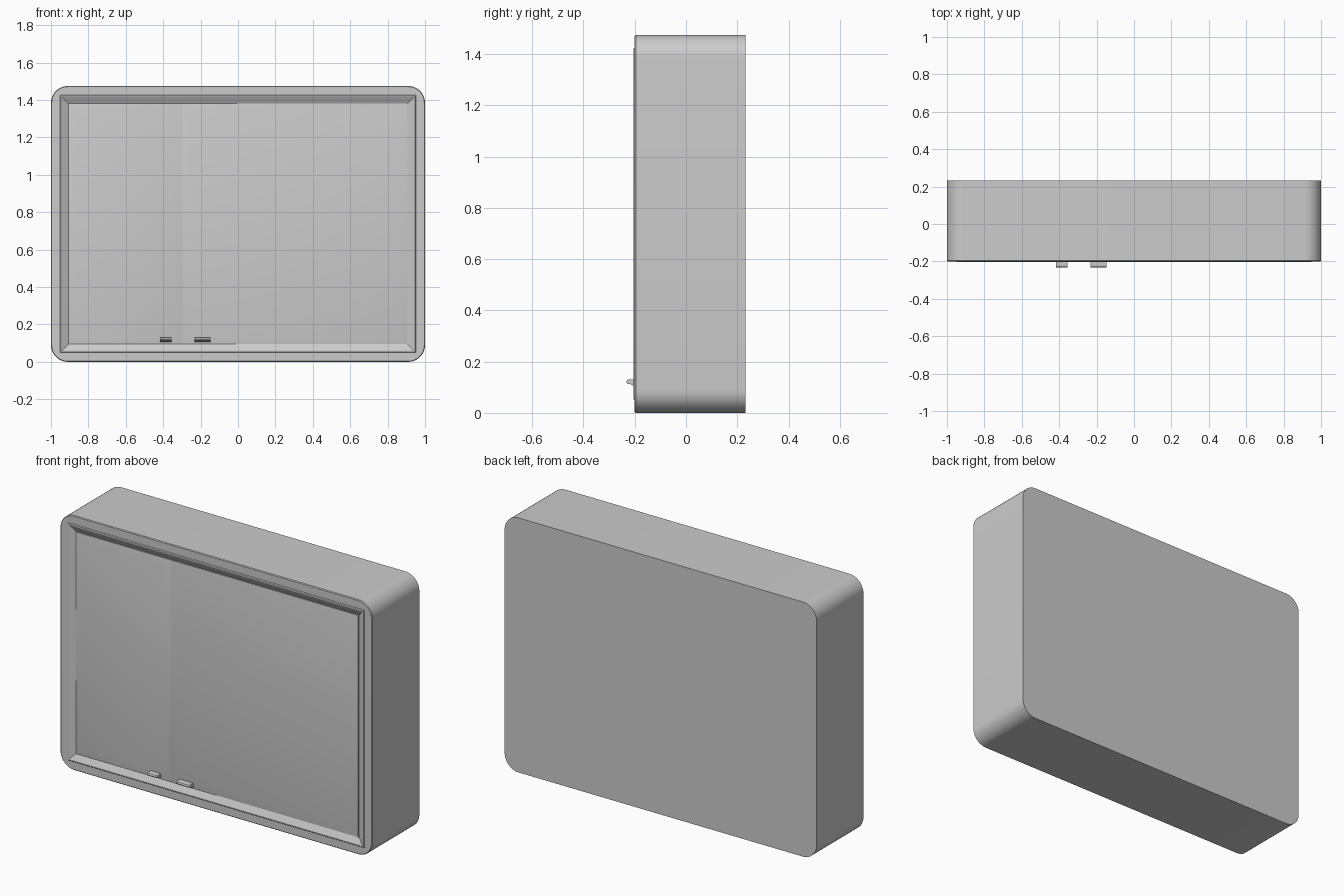
import bpy, bmesh, math

if "Cube" in bpy.data.objects:
    bpy.data.objects.remove(bpy.data.objects["Cube"])

H, MID = 1.475, 0.7375


def finish(name, bm):
    bmesh.ops.remove_doubles(bm, verts=bm.verts, dist=1e-5)
    bmesh.ops.recalc_face_normals(bm, faces=bm.faces)
    me = bpy.data.meshes.new(name)
    bm.to_mesh(me)
    bm.free()
    ob = bpy.data.objects.new(name, me)
    bpy.context.collection.objects.link(ob)
    bpy.context.view_layer.objects.active = ob
    ob.select_set(True)
    bpy.ops.object.shade_smooth_by_angle(angle=math.radians(20))
    ob.select_set(False)
    return ob


def ring(bm, x0, x1, z0, z1, r, y, seg):
    # rounded rectangle in the xz plane
    out = []
    corners = [(x1 - r, z1 - r), (x0 + r, z1 - r), (x0 + r, z0 + r), (x1 - r, z0 + r)]
    for k, (cx, cz) in enumerate(corners):
        for i in range(seg + 1):
            a = math.pi / 2 * (k + i / seg)
            out.append(bm.verts.new((cx + r * math.cos(a), y, cz + r * math.sin(a))))
    return out


def loft(name, rings, seg):
    bm = bmesh.new()
    rs = [ring(bm, *p, seg) for p in rings]
    for a, b in zip(rs, rs[1:]):
        for i in range(len(a)):
            j = (i + 1) % len(a)
            bm.faces.new((a[i], a[j], b[j], b[i]))
    bm.faces.new(rs[0])
    bm.faces.new(rs[-1])
    return finish(name, bm)


def inset(d, r, y):
    return (-1 + d, 1 - d, d, H - d, r, y)


# housing: back, rounded sides, front rim, lip and sloped recess
loft("cabinet_body", [
    inset(0, 0.09, 0.232), inset(0, 0.09, -0.196), inset(0.004, 0.086, -0.2),
    inset(0.049, 0.0, -0.2), inset(0.053, 0.0, -0.204), inset(0.06, 0.0, -0.204),
    inset(0.095, 0.0, -0.185)], 10)


# two raised front panels meeting in a shallow valley
def panel(name, x0, x1, left, right):
    e = 0.035
    loft(name, [
        (x0, x1, 0.095, H - 0.095, 0, -0.18),
        (x0, x1, 0.095, H - 0.095, 0, -0.192),
        (x0 + left, x1 - right, 0.095 + e, H - 0.095 - e, 0, -0.2)], 1)


panel("left_panel", -0.905, -0.297, 0.035, 0.035)
panel("right_panel", -0.297, 0.905, 0.035, 0.045)


# small finger pulls: one side profile extruded along x
def pull(name, x0, x1):
    prof = [(-0.185, 0.107), (-0.208, 0.107), (-0.218, 0.112), (-0.23, 0.114),
            (-0.233, 0.119), (-0.23, 0.128), (-0.222, 0.131), (-0.185, 0.131)]
    bm = bmesh.new()
    f = bm.faces.new([bm.verts.new((x0, y, z)) for y, z in prof])
    g = bmesh.ops.extrude_face_region(bm, geom=[f])["geom"]
    bmesh.ops.translate(bm, vec=(x1 - x0, 0, 0),
                        verts=[v for v in g if isinstance(v, bmesh.types.BMVert)])
    finish(name, bm)


pull("left_pull", -0.418, -0.356)
pull("right_pull", -0.232, -0.147)
